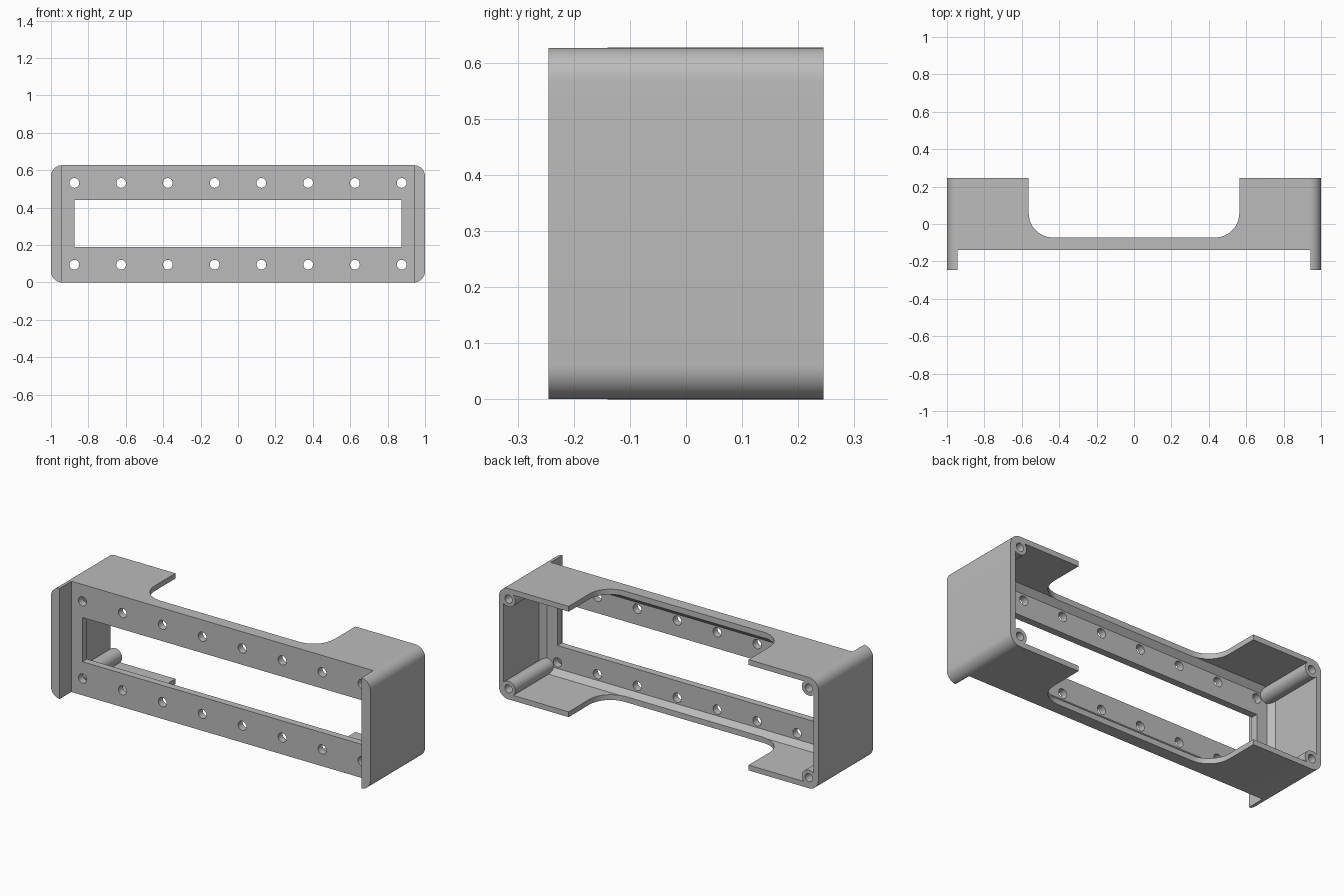
import bpy, bmesh, math

cube = bpy.data.objects.get("Cube")
if cube:
    bpy.data.objects.remove(cube, do_unlink=True)

HEIGHT, MID_Z = 0.627, 0.3135
BACK, FRONT = 0.245, -0.245
PLATE_FRONT, PLATE_BACK = -0.14, -0.10
WALL, CORNER = 0.03, 0.06


def rounded_rect(inset, radius, steps=10):
    """Outline in x and z, inset from the outer size of the housing."""
    w, h = 1 - inset - radius, MID_Z - inset - radius
    points = []
    for quarter, (sx, sz) in enumerate([(1, 1), (-1, 1), (-1, -1), (1, -1)]):
        for i in range(steps + 1):
            a = (quarter + i / steps) * math.pi / 2
            points.append((sx * w + radius * math.cos(a),
                           MID_Z + sz * h + radius * math.sin(a)))
    return points


def circle(x, z, radius, steps=32):
    return [(x + radius * math.cos(i * math.tau / steps),
             z + radius * math.sin(i * math.tau / steps)) for i in range(steps)]


def rectangle(w, z0, z1):
    return [(-w, z0), (w, z0), (w, z1), (-w, z1)]


def loft(name, solids):
    """Each solid is a list of (depth, outline) sections joined along y."""
    bm = bmesh.new()
    for sections in solids:
        rings = [[bm.verts.new((x, y, z)) for x, z in outline] for y, outline in sections]
        for a, b in zip(rings, rings[1:]):
            for i in range(len(a)):
                j = (i + 1) % len(a)
                bm.faces.new((a[i], a[j], b[j], b[i]))
        bm.faces.new(rings[0])
        bm.faces.new(rings[-1])
    bmesh.ops.recalc_face_normals(bm, faces=bm.faces)
    return finish(name, bm)


def finish(name, bm):
    mesh = bpy.data.meshes.new(name)
    bm.to_mesh(mesh)
    bm.free()
    obj = bpy.data.objects.new(name, mesh)
    bpy.context.collection.objects.link(obj)
    return obj


def cut(target, cutter):
    """Subtract the cutter, then discard it."""
    mod = target.modifiers.new("cut", 'BOOLEAN')
    mod.operation, mod.solver, mod.object = 'DIFFERENCE', 'EXACT', cutter
    graph = bpy.context.evaluated_depsgraph_get()
    mesh = bpy.data.meshes.new_from_object(target.evaluated_get(graph))
    target.modifiers.clear()
    target.data = mesh
    bpy.data.objects.remove(cutter, do_unlink=True)


# Outer body with rounded long edges
housing = loft("housing", [[(FRONT, rounded_rect(0, CORNER)), (BACK, rounded_rect(0, CORNER))]])

# Rear cavity, chamfered where it meets the plate, leaving round corner bosses
cavity = loft("cavity_cutter", [[
    (PLATE_BACK, rounded_rect(2 * WALL, 0.004)),
    (PLATE_BACK + WALL, rounded_rect(WALL, WALL)),
    (BACK + 0.1, rounded_rect(WALL, WALL))]])
corners = [(sx * (1 - CORNER), z) for sx in (-1, 1) for z in (CORNER, HEIGHT - CORNER)]
cut(cavity, loft("boss_cutter", [[(-0.3, circle(x, z, 0.043)), (0.5, circle(x, z, 0.043))]
                                 for x, z in corners]))
cut(housing, cavity)

# Front recess between the two side flanges
cut(housing, loft("recess_cutter", [[(-0.5, rectangle(0.945, -0.2, 0.9)),
                                     (PLATE_FRONT, rectangle(0.945, -0.2, 0.9))]]))

# Window and two rows of holes in the plate
cut(housing, loft("window_cutter", [[(-0.2, rectangle(0.875, 0.19, 0.44)),
                                     (0, rectangle(0.875, 0.19, 0.44))]]))
holes = [(-0.875 + 0.25 * i, z) for i in range(8) for z in (0.095, HEIGHT - 0.095)]
cut(housing, loft("hole_cutter", [[(-0.2, circle(x, z, 0.026)), (-0.03, circle(x, z, 0.026))]
                                  for x, z in holes]))

# Screw bores in the corner bosses
cut(housing, loft("bore_cutter", [[(0, circle(x, z, 0.023)), (0.4, circle(x, z, 0.023))]
                                  for x, z in corners]))

# Round-cornered notch through the top and bottom panels
half, floor_y, fillet, steps = 0.563, -0.072, 0.13, 14
arc = []
for i in range(steps + 1):
    a = i / steps * math.pi / 2
    arc.append((half - fillet + fillet * math.sin(a), floor_y + fillet - fillet * math.cos(a)))
outline = arc + [(half, 0.5), (-half, 0.5)] + [(-x, y) for x, y in reversed(arc)]
bm = bmesh.new()
face = bm.faces.new([bm.verts.new((x, y, -0.1)) for x, y in outline])
top = bmesh.ops.extrude_face_region(bm, geom=[face])
bmesh.ops.translate(bm, vec=(0, 0, 1), verts=[v for v in top["geom"] if isinstance(v, bmesh.types.BMVert)])
bmesh.ops.recalc_face_normals(bm, faces=bm.faces)
cut(housing, finish("notch_cutter", bm))

# Grey finish and smooth rounded edges
grey = bpy.data.materials.new("plain grey")
grey.use_nodes = True
colour = (0.5, 0.5, 0.5, 1)
grey.diffuse_color = colour
grey.node_tree.nodes["Principled BSDF"].inputs["Base Color"].default_value = colour
housing.data.materials.clear()
housing.data.materials.append(grey)
bpy.ops.object.select_all(action='DESELECT')
housing.select_set(True)
bpy.context.view_layer.objects.active = housing
bpy.ops.object.shade_smooth_by_angle(angle=math.radians(30))
